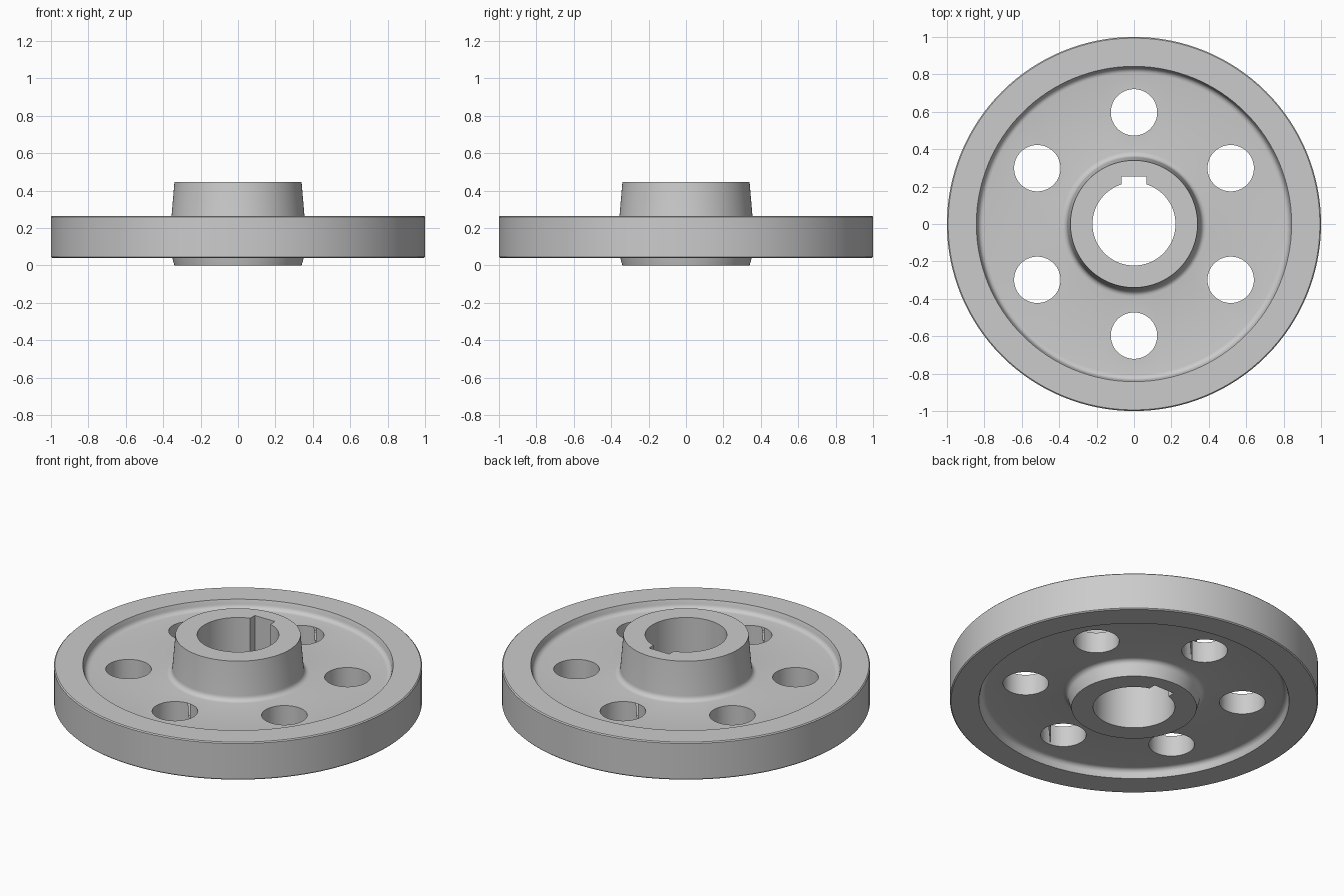
import bpy, bmesh
from math import sin, cos, pi, radians
from mathutils import Matrix, Vector

if "Cube" in bpy.data.objects:
    bpy.data.objects.remove(bpy.data.objects["Cube"], do_unlink=True)

SEGMENTS = 128
RIM_LOW, RIM_HIGH = 0.04, 0.265
WEB_LOW, WEB_HIGH = 0.09, 0.215
HUB_HIGH = 0.445
BORE = 0.222
CHAMFER = 0.006
FILLET = 0.03


def new_object(name, bm):
    bmesh.ops.recalc_face_normals(bm, faces=bm.faces)
    mesh = bpy.data.meshes.new(name)
    bm.to_mesh(mesh)
    bm.free()
    obj = bpy.data.objects.new(name, mesh)
    bpy.context.collection.objects.link(obj)
    return obj


def lathe(name, profile):
    """Revolve a closed (radius, height) profile about z."""
    bm = bmesh.new()
    rings = []
    for i in range(SEGMENTS):
        a = 2 * pi * i / SEGMENTS
        rings.append([bm.verts.new((r * cos(a), r * sin(a), z)) for r, z in profile])
    n = len(profile)
    for i, ring in enumerate(rings):
        following = rings[(i + 1) % SEGMENTS]
        for j in range(n):
            k = (j + 1) % n
            bm.faces.new((ring[j], following[j], following[k], ring[k]))
    return new_object(name, bm)


def fillet(web_z, up):
    """Corner arcs from the hub wall out to the web, then up the rim wall."""
    steps = [radians(90 * i / 5) for i in range(6)]
    height = [web_z + up * FILLET * (1 - sin(a)) for a in steps]
    hub = [(0.387 - FILLET * cos(a), z) for a, z in zip(steps, height)]
    rim = [(0.806 + FILLET * cos(a), z) for a, z in zip(steps, height)]
    return hub + rim[::-1]


# Half sections of the wheel: upper side outward, lower side inward
upper = [(BORE, HUB_HIGH), (0.34, HUB_HIGH)] + fillet(WEB_HIGH, 1) + [
    (0.843, RIM_HIGH), (1 - CHAMFER, RIM_HIGH), (1, RIM_HIGH - CHAMFER)]
lower = [(BORE, 0), (0.34, 0)] + fillet(WEB_LOW, -1) + [
    (0.843, RIM_LOW), (1 - CHAMFER, RIM_LOW), (1, RIM_LOW + CHAMFER)]
wheel = lathe("wheel_body", upper + lower[::-1])

# Six round holes through the web
bm = bmesh.new()
for i in range(6):
    a = radians(30 + 60 * i)
    bmesh.ops.create_cone(
        bm, cap_ends=True, segments=64, radius1=0.124, radius2=0.124, depth=1,
        matrix=Matrix.Translation((0.597 * cos(a), 0.597 * sin(a), 0.15)))
hole_cutter = new_object("hole_cutter", bm)

# Keyway slot on the back of the bore
bm = bmesh.new()
bmesh.ops.create_cube(
    bm, size=1, matrix=Matrix.Translation((0, 0.155, 0.2)) @ Matrix.Diagonal(Vector((0.134, 0.2, 1, 1))))
keyway_cutter = new_object("keyway_cutter", bm)

# Cut, then drop the cutters
bpy.ops.object.select_all(action="DESELECT")
bpy.context.view_layer.objects.active = wheel
wheel.select_set(True)
for cutter in (hole_cutter, keyway_cutter):
    cutter.hide_render = True
    mod = wheel.modifiers.new(cutter.name, "BOOLEAN")
    mod.operation = "DIFFERENCE"
    mod.solver = "EXACT"
    mod.object = cutter
    bpy.ops.object.modifier_apply(modifier=mod.name)
    bpy.data.objects.remove(cutter, do_unlink=True)

# Plain grey metal
grey = bpy.data.materials.new("plain_grey")
grey.use_nodes = True
colour = (0.6, 0.6, 0.6, 1)
grey.diffuse_color = colour
grey.node_tree.nodes["Principled BSDF"].inputs["Base Color"].default_value = colour
wheel.data.materials.clear()
wheel.data.materials.append(grey)

bpy.ops.object.shade_smooth_by_angle(angle=radians(30))
